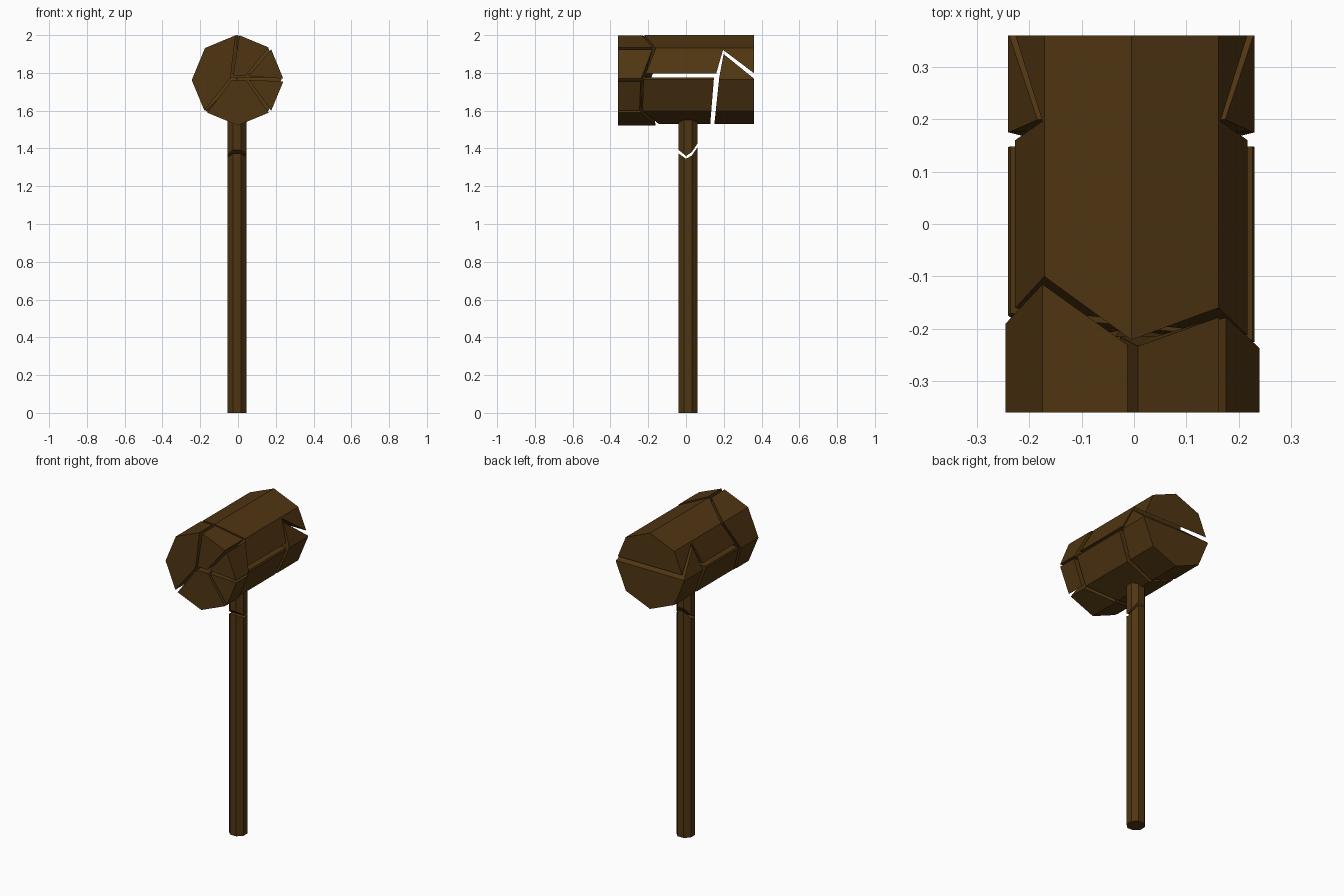
import bpy, bmesh, math
from mathutils import Vector

if "Cube" in bpy.data.objects:
    bpy.data.objects.remove(bpy.data.objects["Cube"])

wood = bpy.data.materials.new("dark_wood")
wood.diffuse_color = (0.08, 0.036, 0.006, 1)
wood.use_nodes = True
wood.node_tree.nodes["Principled BSDF"].inputs["Base Color"].default_value = wood.diffuse_color


def make(name, verts, faces):
    bm = bmesh.new()
    vs = [bm.verts.new(v) for v in verts]
    for f in faces:
        bm.faces.new([vs[i] for i in f])
    bmesh.ops.recalc_face_normals(bm, faces=bm.faces)
    me = bpy.data.meshes.new(name)
    bm.to_mesh(me)
    bm.free()
    me.materials.append(wood)
    ob = bpy.data.objects.new(name, me)
    bpy.context.collection.objects.link(ob)
    return ob


def prism(name, a, b):
    """Solid between two matching loops."""
    n = len(a)
    sides = [(i, (i + 1) % n, n + (i + 1) % n, n + i) for i in range(n)]
    return make(name, a + b, sides + [tuple(range(n)), tuple(range(n, 2 * n))])


def cut_crack(ob, outline):
    """Remove a crack drawn in the side (y, z) plane, running through all of x."""
    cutter = prism("cutter", [(-1, y, z) for y, z in outline], [(1, y, z) for y, z in outline])
    cutter.hide_render = True
    m = ob.modifiers.new("crack", 'BOOLEAN')
    m.operation, m.solver, m.object = 'DIFFERENCE', 'EXACT', cutter
    deps = bpy.context.evaluated_depsgraph_get()
    me = bpy.data.meshes.new_from_object(ob.evaluated_get(deps))
    ob.modifiers.clear()
    ob.data = me
    bpy.data.objects.remove(cutter)


def octagon(r, cx, cz):
    return [(cx + r * math.sin(k * math.pi / 4), cz + r * math.cos(k * math.pi / 4))
            for k in range(8)]


# Jagged line around the head, clockwise from the top vertex
jag = [-0.236, -0.175, -0.24, -0.246, -0.16, -0.241, -0.19, -0.115]

# Main head body with jagged front, split by through cracks
ring = octagon(0.235, -0.005, 1.765)
verts = [(x, j + 0.015, z) for (x, z), j in zip(ring, jag)]
verts += [(x, 0.36, z) for x, z in ring] + [(-0.005, -0.2, 1.765)]
faces = [tuple(range(8, 16))]
for i in range(8):
    k = (i + 1) % 8
    faces += [(i, k, 8 + k, 8 + i), (i, k, 16)]
body = make("head_body", verts, faces)
cut_crack(body, [(-0.5, 1.775), (0.148, 1.775), (0.122, 1.45), (0.142, 1.45),
                 (0.176, 1.775), (0.199, 1.9), (0.4, 1.737), (0.4, 1.768),
                 (0.196, 1.922), (0.16, 1.797), (-0.5, 1.797)])

# Broken front wedges: rim vertex indices and inner corners (x, z)
front = octagon(0.24, 0, 1.762)
wedges = {
    "left": ([5, 6, 7, 8], [(-0.04, 1.772)], -0.005),
    "bottom": ([3, 4, 5], [(-0.035, 1.76), (0.045, 1.76)], 0),
    "lower_right": ([2, 3], [(0.058, 1.763)], 0.003),
    "upper_right": ([1, 2], [(0.055, 1.783)], 0.003),
    "top_right": ([0, 1], [(0.04, 1.783), (-0.027, 1.783)], 0),
}
for name, (idx, inner, dx) in wedges.items():
    rim = [Vector((front[k % 8][0] + dx, jag[k % 8], front[k % 8][1])) for k in idx]
    first, last = rim[0].lerp(rim[1], 0.045), rim[-1].lerp(rim[-2], 0.045)
    rim[0], rim[-1] = first, last
    back = [tuple(v) for v in rim] + [(x, -0.215, z) for x, z in inner]
    n = len(back)
    verts = back + [(x, -0.36, z) for x, y, z in back]
    faces = [tuple(range(n, 2 * n))]
    faces += [(i, (i + 1) % n, n + (i + 1) % n, n + i) for i in range(n)]
    hub = len(rim)
    fan = [(hub + j) % n for j in range(n)]
    faces += [(fan[0], fan[j], fan[j + 1]) for j in range(1, n - 1)]
    make("head_wedge_" + name, verts, faces)

# Octagonal handle with a crack below the head
r = 0.05 / math.cos(math.pi / 8)
oct8 = [(-0.005 + r * math.cos((k + .5) * math.pi / 4),
         0.01 + r * math.sin((k + .5) * math.pi / 4)) for k in range(8)]
handle = prism("handle", [(x, y, 0) for x, y in oct8], [(x, y, 1.57) for x, y in oct8])
cut_crack(handle, [(-0.2, 1.445), (-0.045, 1.377), (0.0, 1.345), (0.03, 1.362), (0.06, 1.405),
                   (0.2, 1.55), (0.2, 1.57), (0.06, 1.425), (0.03, 1.38), (0.0, 1.36),
                   (-0.045, 1.397), (-0.2, 1.465)])
